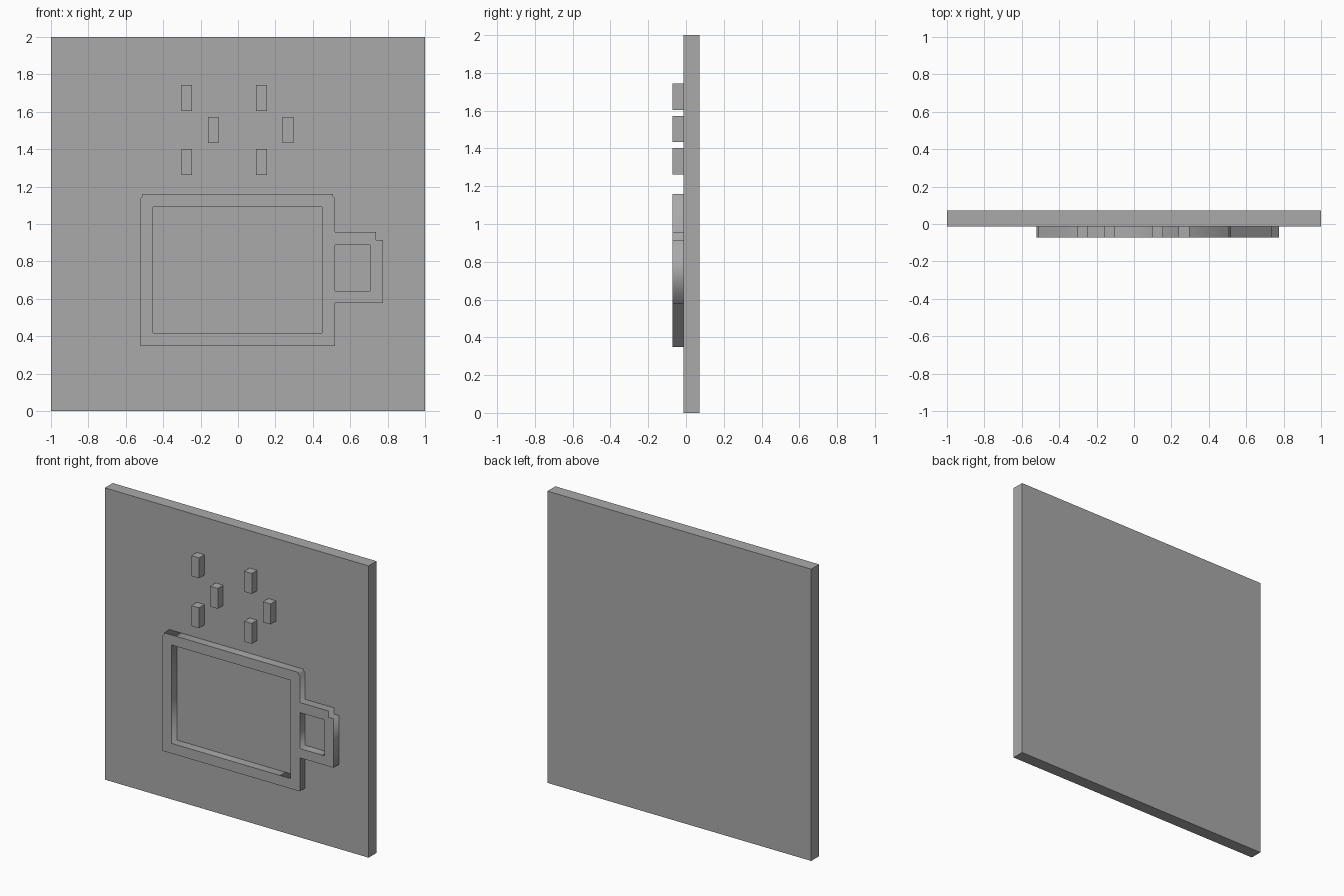
import bpy, math

if "Cube" in bpy.data.objects:
    bpy.data.objects.remove(bpy.data.objects["Cube"])

FRONT, FACE, BACK = -0.072, -0.0135, 0.072   # relief front, panel front, panel back

grey = bpy.data.materials.new("grey")
grey.diffuse_color = (0.40, 0.40, 0.40, 1)
grey.use_nodes = True
grey.node_tree.nodes["Principled BSDF"].inputs["Base Color"].default_value = grey.diffuse_color


def box(name, x0, x1, y0, y1, z0, z1):
    bpy.ops.mesh.primitive_cube_add(
        size=1, location=((x0 + x1) / 2, (y0 + y1) / 2, (z0 + z1) / 2))
    ob = bpy.context.object
    ob.name = name
    ob.scale = (x1 - x0, y1 - y0, z1 - z0)
    bpy.ops.object.transform_apply(location=False, rotation=False, scale=True)
    ob.data.materials.append(grey)


def rect(x0, x1, z0, z1):
    return [(x0, z0), (x1, z0), (x1, z1), (x0, z1)]


def relief(name, loops):
    """Extrude an outline with holes, drawn in x and z, forward from the panel."""
    cu = bpy.data.curves.new(name, 'CURVE')
    cu.dimensions = '2D'
    cu.fill_mode = 'BOTH'
    cu.extrude = (FACE - FRONT) / 2
    for pts in loops:
        sp = cu.splines.new('POLY')
        sp.points.add(len(pts) - 1)
        for p, (x, z) in zip(sp.points, pts):
            p.co = (x, z, 0, 1)
        sp.use_cyclic_u = True
    cu.materials.append(grey)
    ob = bpy.data.objects.new(name, cu)
    bpy.context.collection.objects.link(ob)
    ob.location.y = (FACE + FRONT) / 2
    ob.rotation_euler.x = math.pi / 2
    bpy.ops.object.select_all(action='DESELECT')
    ob.select_set(True)
    bpy.context.view_layer.objects.active = ob
    bpy.ops.object.convert(target='MESH')


# Square back panel
box("panel", -1, 1, FACE, BACK, 0, 2)

# Mug outline with stepped handle, and the two openings
mug = [(-0.522, 0.348), (0.519, 0.348), (0.519, 0.578), (0.775, 0.578),
       (0.775, 0.914), (0.738, 0.914), (0.738, 0.957), (0.519, 0.957),
       (0.519, 1.138), (0.508, 1.148), (0.508, 1.16), (-0.511, 1.16),
       (-0.511, 1.148), (-0.522, 1.138)]
relief("mug_frame", [mug, rect(-0.454, 0.449, 0.417, 1.091),
                     rect(0.519, 0.706, 0.642, 0.888)])

# Two zigzag columns of steam blocks
for side, x in (("left", -0.274), ("right", 0.126)):
    for i, (dx, z) in enumerate(((0, 1.332), (0.142, 1.503), (0, 1.674))):
        box(f"steam_{side}_{i + 1}", x + dx - 0.029, x + dx + 0.029,
            FRONT, FACE, z - 0.07, z + 0.07)
